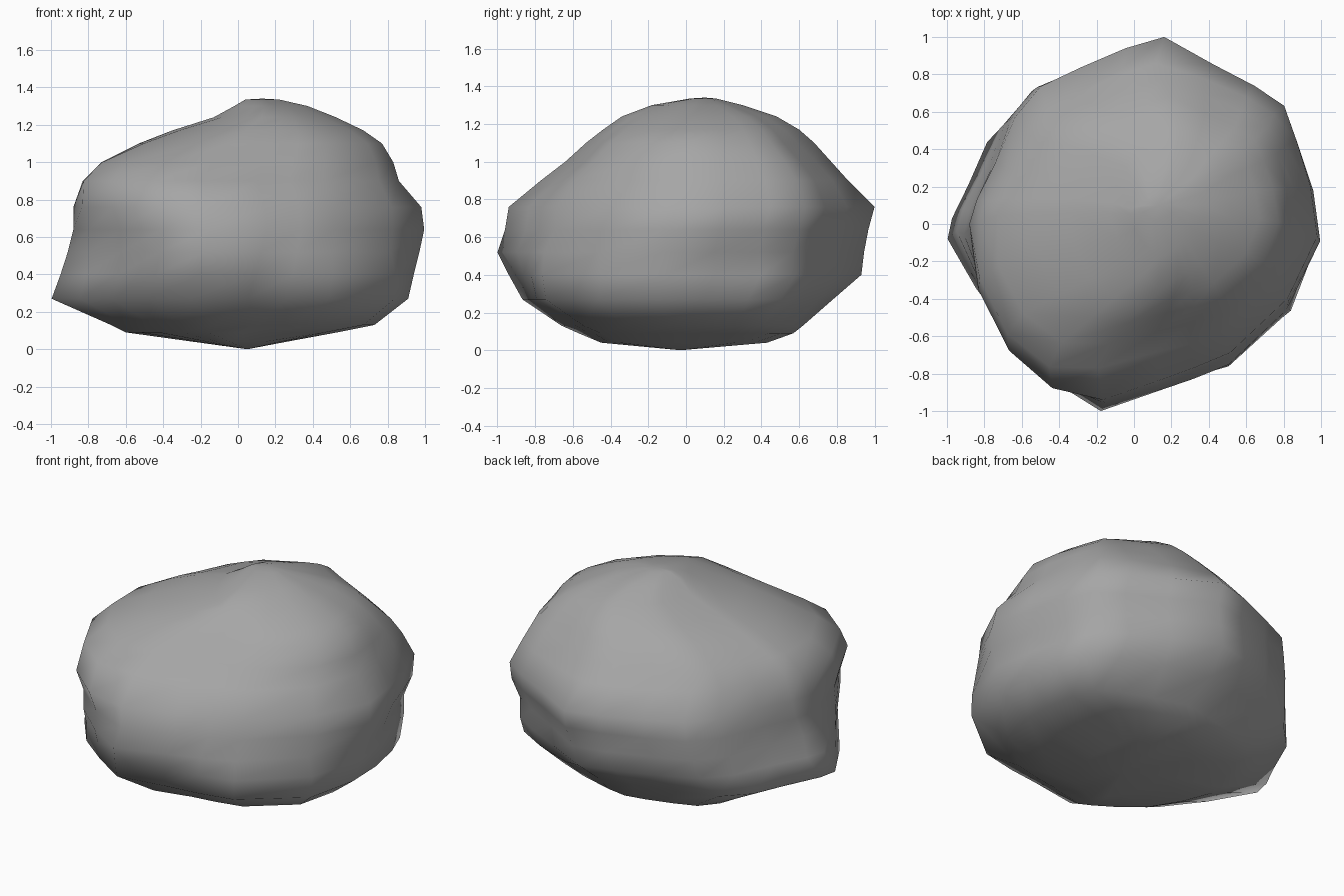
import bpy, bmesh

cube = bpy.data.objects.get("Cube")
if cube:
    bpy.data.objects.remove(cube, do_unlink=True)

# Plan outline of the boulder, counter-clockwise
OUTLINE = [(1, -.1), (.96, .18), (.88, .43), (.81, .62), (.64, .73), (.4, .85),
           (.12, 1), (-.1, .93), (-.35, .81), (-.57, .7), (-.71, .54), (-.83, .3),
           (-.95, .1), (-1, -.03), (-.87, -.36), (-.69, -.65), (-.47, -.84),
           (-.22, -1), (.1, -.89), (.3, -.82), (.5, -.74), (.83, -.44)]

# Height of each ring, then its left, right, front and back limits
RINGS = [(.04, -.24, .26, -.45, .43), (.09, -.6, .53, -.57, .57),
         (.13, -.68, .73, -.66, .62), (.27, -1, .91, -.89, .78),
         (.4, -.95, .94, -.95, .93), (.52, -.91, .97, -1, .95),
         (.64, -.88, 1, -.96, .97), (.76, -.88, .98, -.94, 1),
         (.9, -.83, .86, -.77, .86), (1, -.73, .83, -.64, .77),
         (1.1, -.53, .77, -.53, .68), (1.17, -.35, .67, -.44, .6),
         (1.24, -.13, .53, -.34, .48), (1.3, -.02, .38, -.18, .3),
         (1.335, .04, .22, .02, .16)]

# Corner fullness of each ring: back right, back left, front left, front right
BULGES = [(0, .1, 0, .05), (.06, .12, 0, .08), (.08, .14, 0, .12),
          (.08, .1, -.05, .13), (.01, .05, -.02, .09), (-.02, .08, .01, .01),
          (-.01, .08, .06, -.02), (0, .04, .12, 0), (.07, 0, .19, .06),
          (.05, .02, .19, .07), (0, .06, .14, .07), (0, .06, .09, .04),
          (0, .05, 0, -.08), (0, .1, 0, -.15), (0, 0, 0, 0)]


def fit(t, low, high):
    t = max(-1, min(1, t))
    return (low + high + t * (high - low)) / 2


def ring_point(u, v, ring, bulge):
    z, left, right, front, back = ring
    if v > 0:
        corner = bulge[0] if u > 0 else bulge[1]
    else:
        corner = bulge[3] if u > 0 else bulge[2]
    swell = 1 + corner * min(1, abs(2.4 * u * v))
    return fit(u * swell, left, right), fit(v * swell, front, back), z


# Stone colour
stone = bpy.data.materials.new("stone_grey")
stone.use_nodes = True
grey = (.38, .38, .38, 1)
stone.diffuse_color = grey
stone.node_tree.nodes["Principled BSDF"].inputs["Base Color"].default_value = grey

# Loft the rings and close both ends with a point
bm = bmesh.new()
loops = [[bm.verts.new(ring_point(u, v, ring, bulge)) for u, v in OUTLINE]
         for ring, bulge in zip(RINGS, BULGES)]
bottom = bm.verts.new((.05, -.03, 0))
top = bm.verts.new((.13, .1, 1.34))
n = len(OUTLINE)
for i in range(n):
    j = (i + 1) % n
    for a, b in zip(loops, loops[1:]):
        bm.faces.new((a[i], a[j], b[j], b[i]))
    bm.faces.new((bottom, loops[0][j], loops[0][i]))
    bm.faces.new((top, loops[-1][i], loops[-1][j]))
bmesh.ops.recalc_face_normals(bm, faces=bm.faces)
for face in bm.faces:
    face.smooth = True

mesh = bpy.data.meshes.new("boulder")
bm.to_mesh(mesh)
bm.free()
mesh.materials.append(stone)
boulder = bpy.data.objects.new("boulder", mesh)
bpy.context.collection.objects.link(boulder)
